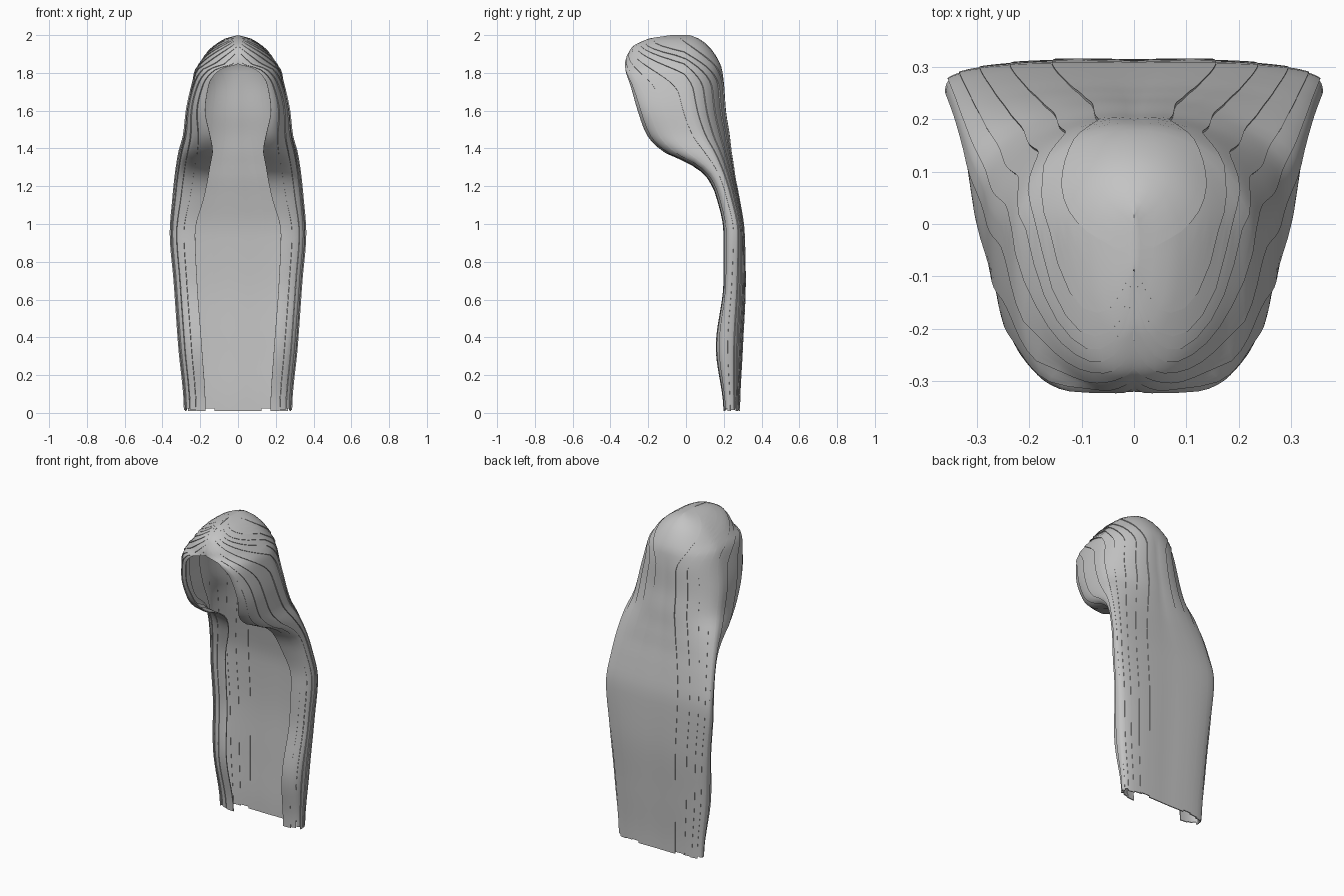
import bpy
import math
from mathutils import Vector

cube = bpy.data.objects.get("Cube")
if cube:
    bpy.data.objects.remove(cube, do_unlink=True)

# One grey for all locks
grey = bpy.data.materials.new("soft_grey")
grey.use_nodes = True
colour = (0.55, 0.55, 0.55, 1)
grey.diffuse_color = colour
grey.node_tree.nodes["Principled BSDF"].inputs["Base Color"].default_value = colour

# Level sections: height, opening half width, front y, half width, widest y, back y
SECTIONS = [
    (0.01, .165, .20, .28, .24, .285),
    (0.35, .185, .16, .31, .23, .30),
    (0.70, .21, .20, .335, .25, .315),
    (0.95, .22, .20, .355, .26, .31),
    (1.15, .17, .16, .34, .22, .28),
    (1.25, .15, .11, .33, .19, .26),
    (1.32, .14, .02, .32, .16, .25),
    (1.38, .13, -.11, .31, .13, .24),
    (1.47, .145, -.2, .285, .07, .23),
    (1.60, .17, -.25, .27, .02, .21),
    (1.74, .15, -.29, .24, -.01, .20),
    (1.82, .09, -.317, .22, -.02, .19),
    (1.85, 0, -.32, .20, -.02, .18),
    (1.93, 0, -.29, .14, -.02, .13),
    (1.98, 0, -.20, .07, -.03, .07),
    (2.00, 0, -.08, 0, -.04, .02),
]


def smooth(x):
    x = max(0.0, min(1.0, x))
    return x * x * (3 - 2 * x)


def slope(col, k):
    """Tangent that never overshoots the section values."""
    if k == 0 or k == len(SECTIONS) - 1:
        return 0.0 if k == 0 else gradient(col, k - 1)
    a, b = gradient(col, k - 1), gradient(col, k)
    return 2 * a * b / (a + b) if a * b > 0 else 0.0


def gradient(col, k):
    p, q = SECTIONS[k], SECTIONS[k + 1]
    return (q[col] - p[col]) / (q[0] - p[0])


def section_value(col, z):
    k = 0
    while k < len(SECTIONS) - 2 and z > SECTIONS[k + 1][0]:
        k += 1
    p, q = SECTIONS[k], SECTIONS[k + 1]
    h = q[0] - p[0]
    t = max(0.0, min(1.0, (z - p[0]) / h))
    blend = smooth(t)
    return (p[col] * (1 - blend) + q[col] * blend
            + h * slope(col, k) * t * (1 - t) ** 2
            - h * slope(col, k + 1) * t * t * (1 - t))


def surface(u, z, lift):
    """Point at u (0 = front edge, 1 = middle of the back) and height z."""
    opening, front, width, widest, back = (section_value(c, z) for c in range(1, 6))
    split = 0.42
    if u < split:
        angle = u / split * math.pi / 2
        x = opening + (width - opening) * math.sin(angle) ** 0.8
        y = widest + (front - widest) * max(0, math.cos(angle)) ** 0.8
    else:
        angle = (u - split) / (1 - split) * math.pi / 2
        power = 0.65 + 0.35 * smooth((z - 1) / 0.5)
        x = width * max(0, math.cos(angle)) ** power
        y = widest + (back - widest) * math.sin(angle) ** power
    if u >= 1:
        x = 0.0
    out = Vector((x, y - widest))
    if out.length > 0.001:
        out.normalize()
        x, y = x + out.x * lift, y + out.y * lift
    return (x, y, z)


ROWS, COLUMNS, LOCKS = 56, 5, 10


def strand_point(s, t, lift, tip):
    """Strand s starts on the parting and sweeps outward, then down."""
    root = 1.85 + 0.15 * math.sin(math.pi / 2 * min(1, s / 0.7))
    z = root + (tip - root) * t ** 1.6
    spread = s ** 8
    u = s * (spread + (1 - spread) * smooth(t / 0.3))
    return surface(u, z, lift * smooth(t / 0.15))


def make_lock(index):
    start = index / LOCKS
    end = min(1.0, (index + 1) / LOCKS + 0.012)
    tip = 0.01 + 0.006 * (index % 3)
    verts, faces = [], []
    for i in range(COLUMNS + 1):
        across = i / COLUMNS
        s = start + (end - start) * across
        for j in range(ROWS + 1):
            verts.append(strand_point(s, j / ROWS, 0.007 * (1 - across), tip))
    step = ROWS + 1
    for i in range(COLUMNS):
        for j in range(ROWS):
            a = i * step + j
            faces.append((a, a + 1, a + step + 1, a + step))
    mesh = bpy.data.meshes.new("hair_lock")
    mesh.from_pydata(verts, [], faces)
    mesh.materials.append(grey)
    lock = bpy.data.objects.new("hair_lock_%d" % (index + 1), mesh)
    bpy.context.collection.objects.link(lock)
    # Both sides, with a thin sheet thickness
    mirror = lock.modifiers.new("both_sides", 'MIRROR')
    mirror.merge_threshold = 0.0005
    sheet = lock.modifiers.new("sheet", 'SOLIDIFY')
    sheet.thickness = 0.006
    sheet.offset = -1
    return lock


# Locks from the front opening round to the middle of the back
locks = [make_lock(i) for i in range(LOCKS)]
bpy.ops.object.select_all(action='DESELECT')
for lock in locks:
    lock.select_set(True)
bpy.context.view_layer.objects.active = locks[0]
bpy.ops.object.convert(target='MESH')
bpy.ops.object.shade_smooth_by_angle(angle=math.radians(40))
